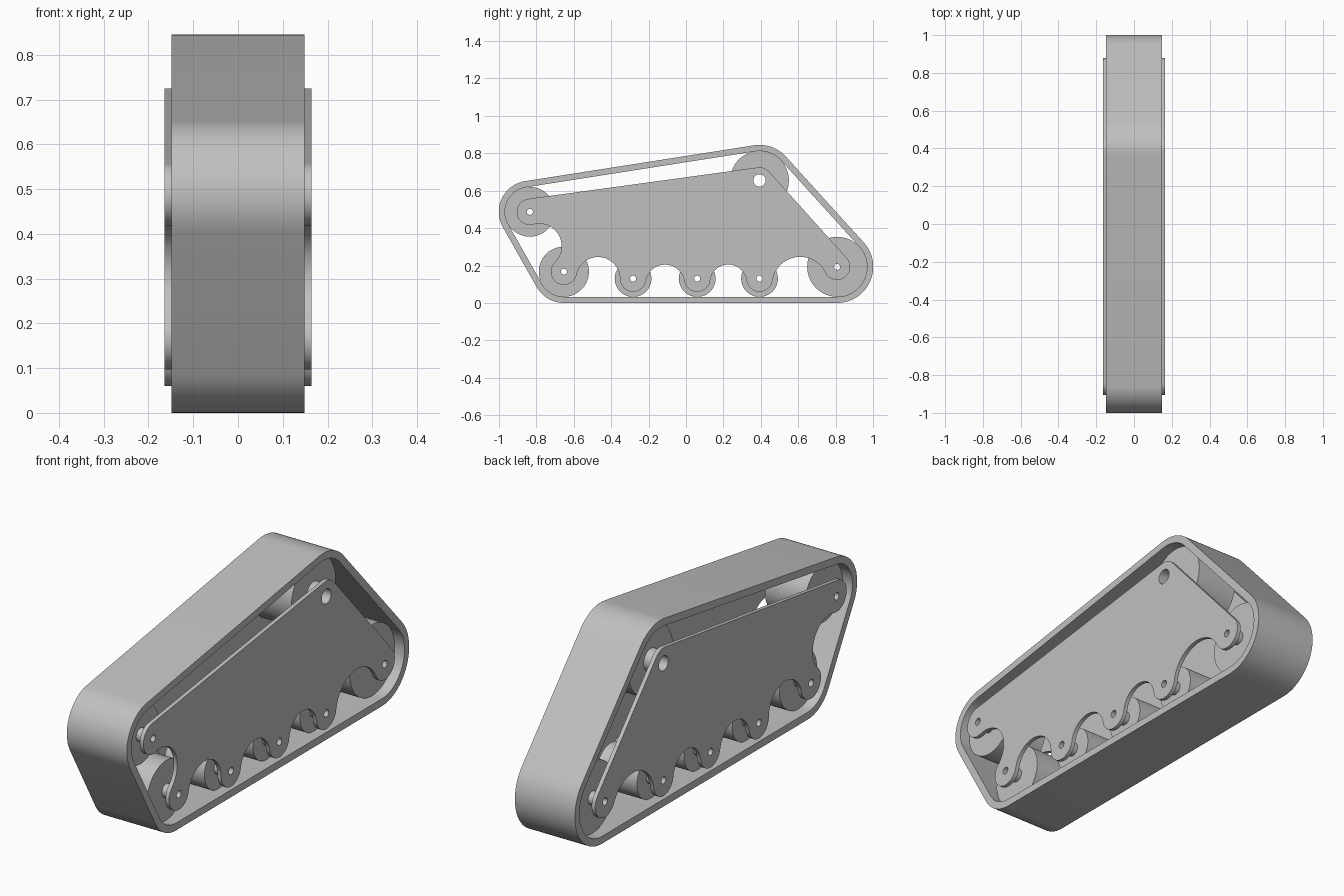
import bpy, bmesh
from math import sin, cos, pi, tau, atan2, acos, sqrt, hypot, radians
from mathutils import Matrix

cube = bpy.data.objects.get("Cube")
if cube:
    bpy.data.objects.remove(cube, do_unlink=True)

grey = bpy.data.materials.new("plain_grey")
grey.use_nodes = True
GREY = (0.53, 0.53, 0.53, 1)
grey.diffuse_color = GREY
grey.node_tree.nodes["Principled BSDF"].inputs["Base Color"].default_value = GREY

# Profile plane (u, v) maps to world (y, z); extrusion runs along x
SIDEWAYS = Matrix(((0, 0, 1, 0), (1, 0, 0, 0), (0, 1, 0, 0), (0, 0, 0, 1)))


def arc(c, r, a0, sweep, step=radians(5)):
    n = max(2, round(abs(sweep) / step))
    return [(c[0] + r * cos(a0 + sweep * i / n),
             c[1] + r * sin(a0 + sweep * i / n)) for i in range(n + 1)]


def circle(c, r):
    return arc(c, r, 0, tau)[:-1]


def angle(a, b):
    return atan2(b[1] - a[1], b[0] - a[0])


def wrap(circles, scoops):
    """Counter-clockwise outline round circles, joined by tangents or concave scoops."""
    n = len(circles)
    entry, leave, links = [0] * n, [0] * n, [[] for _ in circles]
    for i, scoop in enumerate(scoops):
        j = (i + 1) % n
        (a, ra), (b, rb) = circles[i], circles[j]
        d, th = hypot(b[0] - a[0], b[1] - a[1]), angle(a, b)
        if scoop:
            drop = sqrt((scoop + ra) ** 2 - (d / 2) ** 2)
            s = ((a[0] + b[0]) / 2 + drop * sin(th), (a[1] + b[1]) / 2 - drop * cos(th))
            leave[i], entry[j] = angle(a, s), angle(b, s)
            start = angle(s, a)
            links[i] = arc(s, scoop, start, -((start - angle(s, b)) % tau))[1:-1]
        else:
            leave[i] = entry[j] = th - acos((ra - rb) / d)
    pts = []
    for i, (c, r) in enumerate(circles):
        pts += arc(c, r, entry[i], (leave[i] - entry[i]) % tau) + links[i]
    return pts


def slab(name, loops, half, x=0):
    """Extrude closed loops (outline plus holes) to a solid centred on x."""
    cu = bpy.data.curves.new(name + "_profile", 'CURVE')
    cu.dimensions, cu.fill_mode, cu.extrude = '2D', 'BOTH', half
    for loop in loops:
        sp = cu.splines.new('POLY')
        sp.points.add(len(loop) - 1)
        for p, (u, v) in zip(sp.points, loop):
            p.co = (u, v, 0, 1)
        sp.use_cyclic_u = True
    tmp = bpy.data.objects.new(name + "_profile", cu)
    bpy.context.collection.objects.link(tmp)
    me = bpy.data.meshes.new_from_object(tmp.evaluated_get(bpy.context.evaluated_depsgraph_get()))
    bpy.data.objects.remove(tmp, do_unlink=True)
    bpy.data.curves.remove(cu)
    bm = bmesh.new()
    bm.from_mesh(me)
    bmesh.ops.remove_doubles(bm, verts=bm.verts, dist=1e-5)
    bmesh.ops.transform(bm, matrix=Matrix.Translation((x, 0, 0)) @ SIDEWAYS, verts=bm.verts)
    bmesh.ops.recalc_face_normals(bm, faces=bm.faces)
    bm.to_mesh(me)
    bm.free()
    me.name = name
    me.materials.clear()
    me.materials.append(grey)
    ob = bpy.data.objects.new(name, me)
    bpy.context.collection.objects.link(ob)
    bpy.ops.object.select_all(action='DESELECT')
    ob.select_set(True)
    bpy.context.view_layer.objects.active = ob
    bpy.ops.object.shade_smooth_by_angle(angle=radians(30))
    return ob


# Wheels: name, centre (y, z), radius, hub radius, bore radius
WHEELS = [
    ("top_wheel", (0.393, 0.655), 0.157, 0.05, 0.033),
    ("rear_upper_wheel", (-0.835, 0.487), 0.133, 0.03, 0.016),
    ("rear_lower_wheel", (-0.653, 0.167), 0.134, 0.03, 0.016),
    ("road_wheel_1", (-0.283, 0.13), 0.098, 0.03, 0.016),
    ("road_wheel_2", (0.06, 0.13), 0.098, 0.03, 0.016),
    ("road_wheel_3", (0.393, 0.13), 0.098, 0.03, 0.016),
    ("front_wheel", (0.808, 0.193), 0.16, 0.03, 0.016),
]
for name, c, r, hub, bore in WHEELS:
    slab(name, [circle(c, r), circle(c, hub)], 0.1)
    slab(name + "_hub", [circle(c, hub), circle(c, bore)], 0.146)

# Track belt round the outer wheels
outer = [w for w in WHEELS if "road" not in w[0]]
belt = [wrap([(c, r + t) for _, c, r, _, _ in outer], [None] * len(outer)) for t in (0.033, 0)]
slab("track_belt", belt, 0.149)

# Scalloped side plates with axle holes
lobes = [(c, 0.07) for _, c, _, _, _ in WHEELS]
plate = wrap(lobes, [None, 0.12, 0.117, 0.104, 0.098, 0.15, None])
holes = [circle(c, bore) for _, c, _, _, bore in WHEELS]
for side, x in (("left", 0.155), ("right", -0.155)):
    slab(side + "_side_plate", [plate] + holes, 0.009, x)
